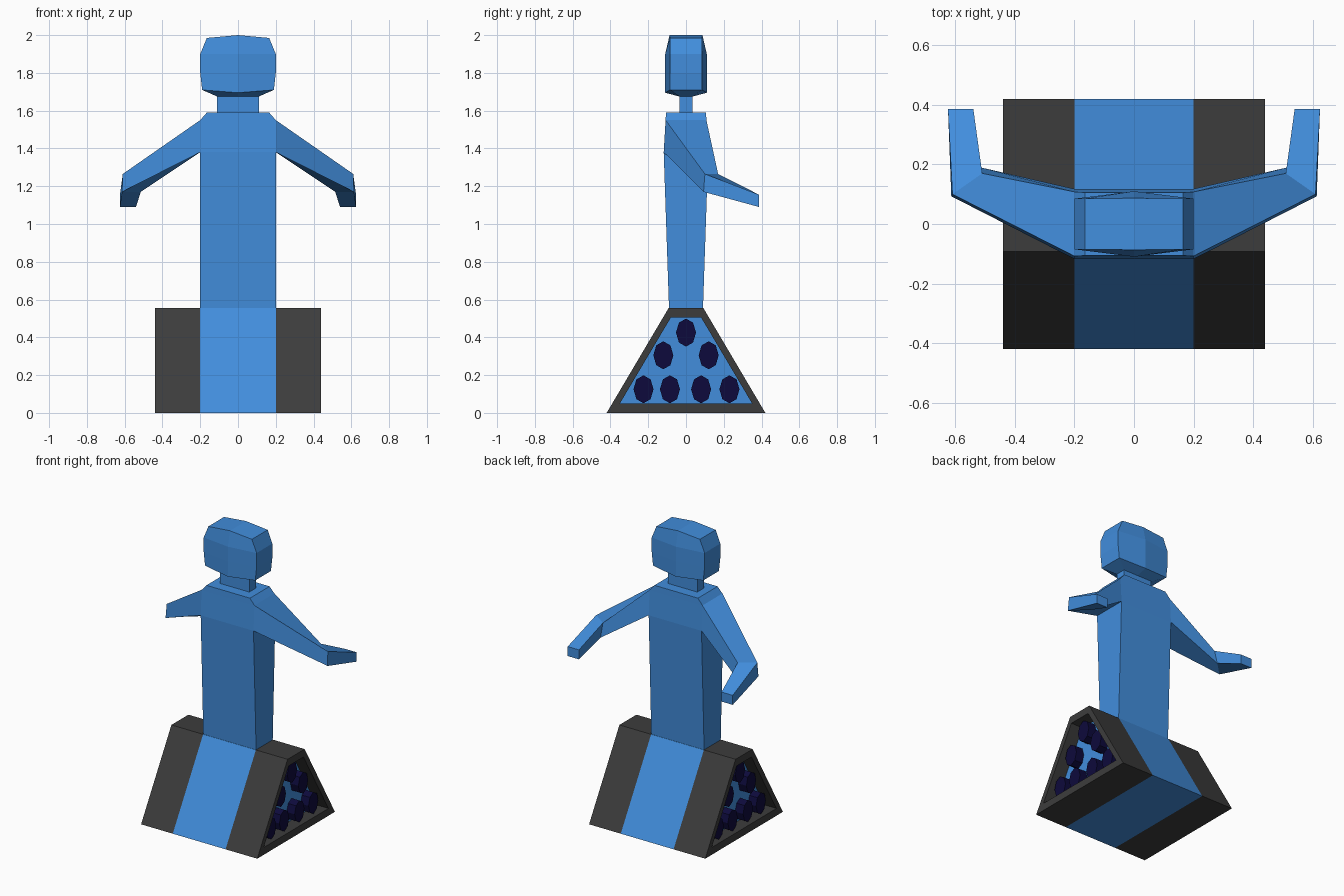
import bpy, bmesh, math

if "Cube" in bpy.data.objects:
    bpy.data.objects.remove(bpy.data.objects["Cube"])


def material(name, rgb):
    m = bpy.data.materials.new(name)
    m.diffuse_color = (*rgb, 1)
    m.use_nodes = True
    m.node_tree.nodes["Principled BSDF"].inputs["Base Color"].default_value = m.diffuse_color
    return m


BLUE = material("blue", (0.054, 0.27, 0.72))
DARK = material("charcoal", (0.046, 0.046, 0.046))
NAVY = material("navy", (0.004, 0.003, 0.045))


def loft(name, rings, mat, mirror=False, caps=(True, True), closed=False):
    """Skin a list of equal-length point rings into a flat-faced mesh."""
    bm = bmesh.new()
    vs = [[bm.verts.new(p) for p in r] for r in rings]
    n = len(vs[0])
    pairs = list(zip(vs, vs[1:] + vs[:1])) if closed else list(zip(vs, vs[1:]))
    for a, b in pairs:
        for i in range(n):
            j = (i + 1) % n
            bm.faces.new((a[i], a[j], b[j], b[i]))
    if not closed:
        if caps[0]:
            bm.faces.new(vs[0])
        if caps[1]:
            bm.faces.new(vs[-1])
    bmesh.ops.recalc_face_normals(bm, faces=bm.faces)
    me = bpy.data.meshes.new(name)
    bm.to_mesh(me)
    bm.free()
    me.materials.append(mat)
    ob = bpy.data.objects.new(name, me)
    bpy.context.collection.objects.link(ob)
    if mirror:
        mod = ob.modifiers.new("mirror", 'MIRROR')
        mod.use_mirror_merge = False
    return ob


def rect(x, y, z):
    return [(-x, -y, z), (x, -y, z), (x, y, z), (-x, y, z)]


def at_x(x, profile):
    return [(x, y, z) for y, z in profile]


# Base: blue centre section, hollow track frames, recessed blue side plates
outer = [(-0.42, 0), (0.42, 0), (0.092, 0.555), (-0.092, 0.555)]
inner = [(-0.35, 0.05), (0.35, 0.05), (0.08, 0.505), (-0.08, 0.505)]
loft("base_centre", [at_x(-0.2, outer), at_x(0.2, outer)], BLUE)
loft("track_frame", [at_x(0.2, outer), at_x(0.44, outer),
                     at_x(0.44, inner), at_x(0.2, inner)], DARK, True, closed=True)
loft("side_plate", [at_x(0.2, inner), at_x(0.35, inner)], BLUE, True)

# Road wheels: tall octagons in rows of 1, 2 and 4
wheels = [(0, 0.425), (-0.12, 0.305), (0.12, 0.305),
          (-0.225, 0.125), (-0.085, 0.125), (0.08, 0.125), (0.23, 0.125)]
for cy, cz in wheels:
    octagon = [(cy + 0.053 * math.sin(k * math.pi / 4), cz + 0.074 * math.cos(k * math.pi / 4))
               for k in range(8)]
    loft("wheel", [at_x(0.35, octagon), at_x(0.41, octagon)], NAVY, True, (False, True))

# Torso: slight flare to the chest, chamfered shoulders
loft("torso", [rect(0.2, 0.09, 0.555), rect(0.2, 0.118, 1.38),
               rect(0.2, 0.108, 1.55), rect(0.165, 0.106, 1.59)], BLUE)

# Arms: shoulder, elbow and hand sections
loft("arm", [
    [(0.2, -0.108, 1.55), (0.2, 0.108, 1.55), (0.2, 0.118, 1.38), (0.2, -0.118, 1.38)],
    [(0.61, 0.10, 1.265), (0.51, 0.17, 1.265), (0.515, 0.19, 1.17), (0.614, 0.093, 1.17)],
    [(0.625, 0.387, 1.155), (0.54, 0.387, 1.155), (0.54, 0.387, 1.09), (0.625, 0.387, 1.09)],
], BLUE, True, (False, True))

# Neck
loft("neck", [rect(0.11, 0.035, 1.59), rect(0.11, 0.035, 1.675)], BLUE)


# Head: six-sided sections bulging at the front and back centre line
def head_ring(x, y_side, y_mid, z_side, z_mid):
    return [(-x, -y_side, z_side), (0, -y_mid, z_mid), (x, -y_side, z_side),
            (x, y_side, z_side), (0, y_mid, z_mid), (-x, y_side, z_side)]


head = loft("head", [head_ring(0.11, 0.035, 0.035, 1.675, 1.675),
                     head_ring(0.19, 0.085, 0.11, 1.71, 1.695),
                     head_ring(0.2, 0.085, 0.11, 1.8, 1.8),
                     head_ring(0.2, 0.085, 0.11, 1.9, 1.9),
                     head_ring(0.165, 0.085, 0.087, 1.985, 2.0)], BLUE, caps=(True, False))
# Crown: two faces meeting on the centre line
bm = bmesh.new()
bm.from_mesh(head.data)
bm.verts.ensure_lookup_table()
v = bm.verts[-6:]
bm.faces.new((v[0], v[1], v[4], v[5]))
bm.faces.new((v[1], v[2], v[3], v[4]))
bmesh.ops.recalc_face_normals(bm, faces=bm.faces)
bm.to_mesh(head.data)
bm.free()
